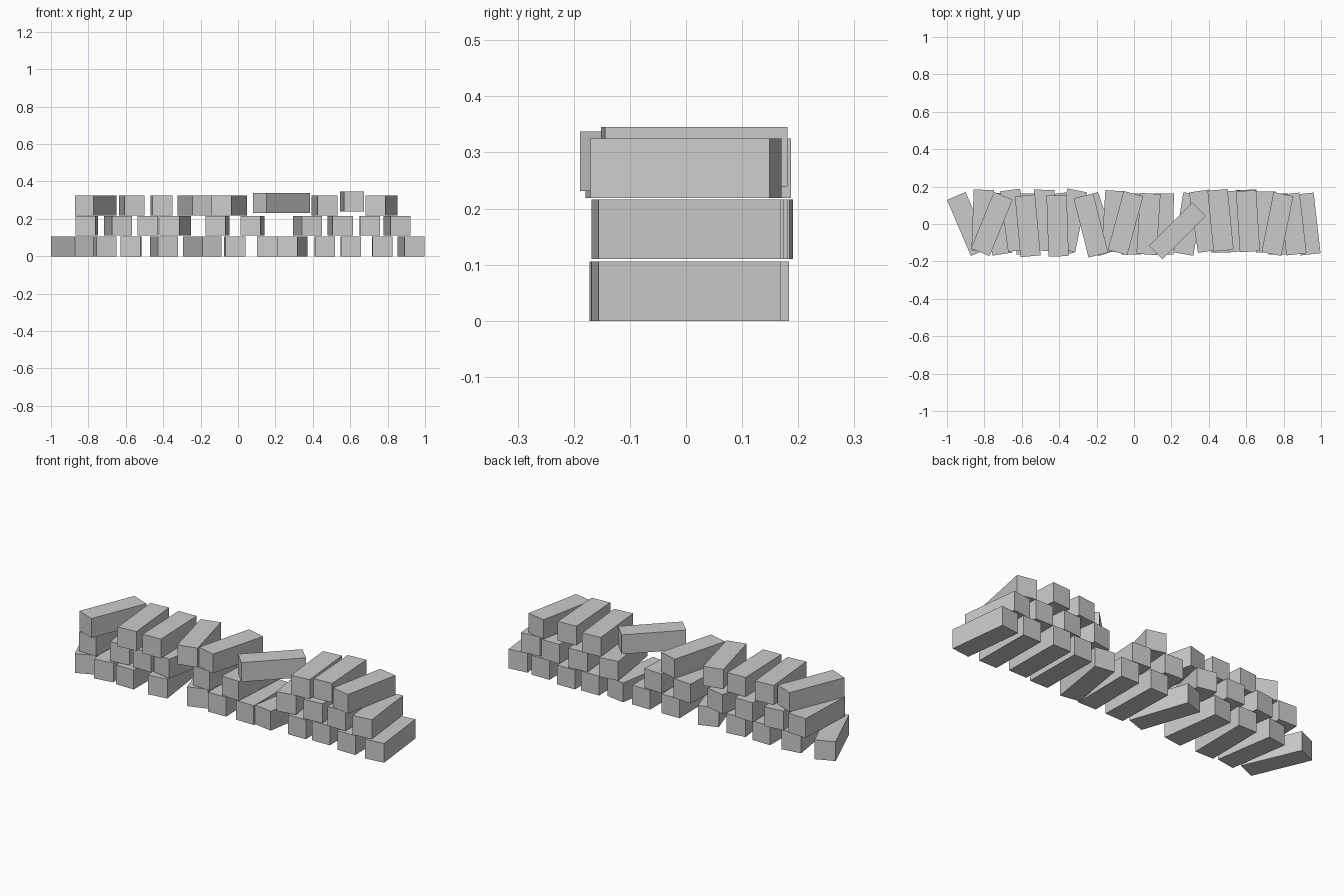
import bpy
from math import asin, cos, radians

L, H = 0.326, 0.106   # plank length and height


def block(name, x, y, z, width, angle):
    bpy.ops.mesh.primitive_cube_add(size=1, location=(x, y, z + H / 2), rotation=(0, 0, angle))
    ob = bpy.context.object
    ob.name = name
    ob.scale = (width, L, H)
    bpy.ops.object.transform_apply(location=False, rotation=True, scale=True)


def course(name, z, blocks):
    # each block: left edge of its front end, sideways shift of its back end, y centre, lift
    for i, (x0, shift, y, lift) in enumerate(blocks):
        a = -asin(shift / L)
        w = 0.108
        block(f"{name}_{i + 1}", x0 + (w * cos(a) + shift) / 2, y, z + lift, w, a)


# bottom course
course("bottom_block", 0.0, [
    (-0.872, -0.128, 0, 0), (-0.757, -0.05, 0, 0), (-0.628, 0.003, 0, 0),
    (-0.428, -0.043, 0, 0), (-0.19, -0.105, 0, 0), (-0.067, -0.008, 0, 0),
    (0.102, 0.003, 0, 0), (0.211, 0.053, 0, 0), (0.411, -0.003, 0.01, 0),
    (0.55, -0.003, 0.02, 0), (0.719, -0.003, 0, 0), (0.89, -0.037, 0, 0)])

# middle course
course("middle_block", 0.11, [
    (-0.869, 0.012, 0.02, 0), (-0.673, -0.043, 0.02, 0), (-0.537, 0.003, 0.02, 0),
    (-0.42, 0.064, 0.02, 0), (-0.174, 0.021, 0.015, 0), (0.013, 0.021, 0, 0),
    (0.342, -0.048, 0.015, 0), (0.506, -0.027, 0.015, 0), (0.652, -0.003, 0.01, 0),
    (0.815, -0.037, 0, 0)])

# top course
course("top_block", 0.219, [
    (-0.872, 0.123, 0, 0), (-0.607, -0.03, -0.01, 0), (-0.457, -0.011, -0.01, 0),
    (-0.243, -0.08, -0.008, 0), (-0.14, 0.085, 0.005, 0),
    (0.425, -0.032, 0.02, 0), (0.566, -0.021, 0.015, 0.02), (0.682, 0.064, 0, 0)])

# loose block lying askew across the gap
block("askew_block", 0.232, -0.037, 0.231, 0.103, radians(-45))
